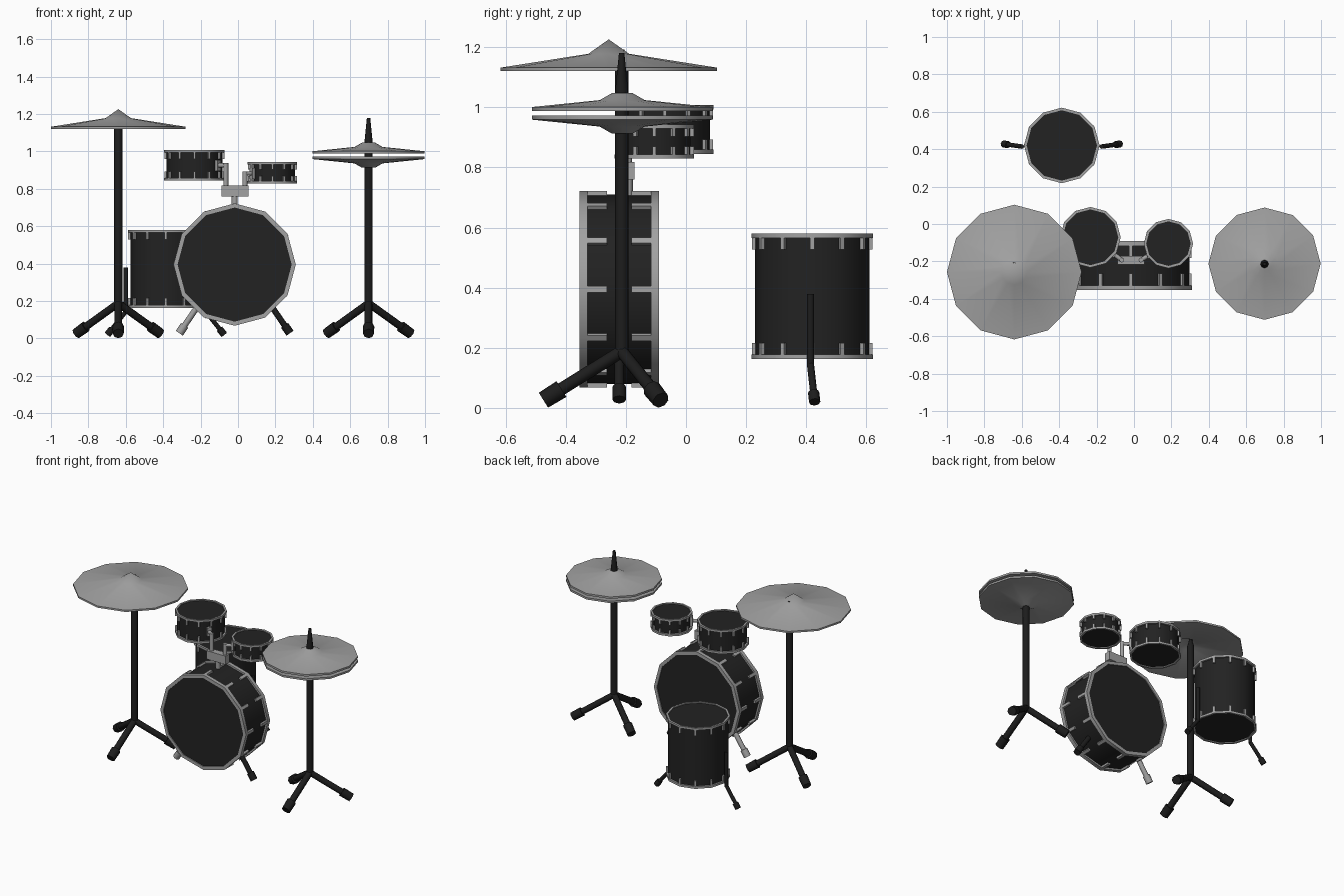
import bpy, bmesh, math
from mathutils import Vector, Matrix

if "Cube" in bpy.data.objects:
    bpy.data.objects.remove(bpy.data.objects["Cube"])


def material(name, v):
    m = bpy.data.materials.new(name)
    m.diffuse_color = (v, v, v, 1)
    m.use_nodes = True
    m.node_tree.nodes["Principled BSDF"].inputs["Base Color"].default_value = m.diffuse_color
    return m


BLACK = material("black shell", 0.016)
STAND = material("black hardware", 0.012)
CHROME = material("grey metal", 0.36)
CYMBAL = material("cymbal grey", 0.36)


def finish(name, bm, mat, matrix=None):
    if matrix:
        bm.transform(matrix)
    bmesh.ops.remove_doubles(bm, verts=bm.verts, dist=1e-5)
    bmesh.ops.recalc_face_normals(bm, faces=bm.faces)
    me = bpy.data.meshes.new(name)
    bm.to_mesh(me)
    bm.free()
    me.materials.append(mat)
    ob = bpy.data.objects.new(name, me)
    bpy.context.collection.objects.link(ob)
    bpy.ops.object.select_all(action='DESELECT')
    bpy.context.view_layer.objects.active = ob
    ob.select_set(True)
    bpy.ops.object.shade_smooth_by_angle(angle=math.radians(48))
    return ob


def revolve(bm, profile, sides=12, matrix=None, closed=False):
    """Spin (radius, z) points around z; vertices lie on the axes."""
    matrix = matrix or Matrix()
    rings = []
    for r, z in profile:
        if r == 0:
            rings.append([bm.verts.new(matrix @ Vector((0, 0, z)))] * sides)
        else:
            rings.append([bm.verts.new(matrix @ Vector((
                r * math.cos(math.tau * i / sides),
                r * math.sin(math.tau * i / sides), z))) for i in range(sides)])
    pairs = list(zip(rings, rings[1:]))
    if closed:
        pairs.append((rings[-1], rings[0]))
    for a, b in pairs:
        for i in range(sides):
            j = (i + 1) % sides
            quad = list(dict.fromkeys((a[i], a[j], b[j], b[i])))
            if len(quad) > 2:
                bm.faces.new(quad)


def tube(bm, a, b, r, r2=None, sides=8):
    a, b = Vector(a), Vector(b)
    m = Matrix.Translation(a) @ (b - a).to_track_quat('Z', 'Y').to_matrix().to_4x4()
    length = (b - a).length
    revolve(bm, [(0, 0), (r, 0), (r2 or r, length), (0, length)], sides, m)


def box(bm, size, matrix):
    bmesh.ops.create_cube(bm, size=1, matrix=matrix @ Matrix.Diagonal((*size, 1)))


def drum(name, r, h, loc, hoop, rim, lug, lug_w, rot=None):
    m = Matrix.Translation(loc) @ (rot or Matrix())
    # shell with both heads
    bm = bmesh.new()
    s, e = r - 0.012, h / 2 - 0.006
    revolve(bm, [(0, -e), (s, -e), (s, e), (0, e)])
    finish(name + "_shell", bm, BLACK, m)
    # hoops at both ends
    bm = bmesh.new()
    for sign in (-1, 1):
        z0, z1 = sign * (h / 2 - hoop), sign * h / 2
        revolve(bm, [(r - rim, z0), (r, z0), (r, z1), (r - rim, z1)], closed=True)
    finish(name + "_hoops", bm, CHROME, m)
    # lugs beside each hoop
    bm = bmesh.new()
    for i in range(12):
        for sign in (-1, 1):
            box(bm, (0.018, lug_w, lug), Matrix.Rotation(math.tau * i / 12, 4, 'Z')
                @ Matrix.Translation((r - 0.01, 0, sign * (h / 2 - hoop - lug / 2))))
    finish(name + "_lugs", bm, CHROME, m)


# drums
drum("bass_drum", 0.327, 0.263, (-0.018, -0.222, 0.395), 0.026, 0.022, 0.064, 0.02,
     Matrix.Rotation(math.pi / 2, 4, 'X'))
drum("left_tom", 0.162, 0.162, (-0.233, -0.071, 0.926), 0.014, 0.013, 0.034, 0.012)
drum("right_tom", 0.132, 0.114, (0.184, -0.105, 0.886), 0.014, 0.013, 0.026, 0.012)
drum("floor_tom", 0.202, 0.418, (-0.386, 0.42, 0.372), 0.015, 0.014, 0.038, 0.014)

# bass drum spurs: one grey, one black
for side, label, mat in ((-1, "left", CHROME), (1, "right", STAND)):
    bm = bmesh.new()
    top = Vector((-0.018 + side * 0.185, -0.222, 0.19))
    foot = Vector((-0.018 + side * 0.296, -0.222, 0.028))
    tube(bm, top, foot, 0.016)
    tube(bm, top.lerp(foot, 0.74), foot, 0.023)
    finish(label + "_bass_spur", bm, mat)

# floor tom legs, bent outward
for side, label in ((-1, "left"), (1, "right")):
    bm = bmesh.new()
    x, y = -0.386, 0.414
    bend = Vector((x + side * 0.213, y, 0.145))
    foot = Vector((x + side * 0.312, y + 0.014, 0.02))
    tube(bm, (bend.x, y, 0.38), bend - Vector((0, 0, 0.006)), 0.012)
    tube(bm, bend, foot, 0.012)
    tube(bm, bend.lerp(foot, 0.75), foot, 0.019)
    finish(label + "_floor_tom_leg", bm, STAND)

# tom mount: post, block and two bent arms
bm = bmesh.new()
MY = -0.193
tube(bm, (-0.018, MY, 0.70), (-0.018, MY, 0.77), 0.016)
box(bm, (0.144, 0.045, 0.058), Matrix.Translation((-0.016, MY, 0.789)))
for x, z, tom, reach in ((-0.065, 0.925, (-0.233, -0.071), 0.152),
                         (0.037, 0.882, (0.184, -0.105), 0.122)):
    centre = Vector((*tom, z))
    start = Vector((x, MY, z))
    out = (start - centre).normalized()
    tube(bm, (x, MY, 0.80), (x, MY, z + 0.012), 0.013)
    tube(bm, start, centre + out * reach, 0.012)
    box(bm, (0.016, 0.03, 0.06), Matrix.Translation(centre + out * (reach + 0.004))
        @ Matrix.Rotation(math.atan2(out.y, out.x), 4, 'Z'))
finish("tom_mount", bm, CHROME)

# cymbal stands: pole, tapered rod, three legs with rubber feet
for name, x, tip in (("crash_stand", -0.64, 1.192), ("hi_hat_stand", 0.698, 1.18)):
    bm = bmesh.new()
    c = Vector((x, -0.214, 0))
    low = 1.05 if name == "hi_hat_stand" else 1.13
    revolve(bm, [(0, 0.18), (0.022, 0.18), (0.022, low), (0.012, tip - 0.03),
                 (0.009, tip), (0, tip)], 8, Matrix.Translation(c))
    for i in range(3):
        a = math.radians(-90 + 120 * i)
        d = Vector((math.cos(a), math.sin(a), 0))
        top = c + Vector((0, 0, 0.188))
        foot = c + d * 0.26 + Vector((0, 0, 0.026))
        tube(bm, top, foot, 0.021)
        tube(bm, top.lerp(foot, 0.77), foot, 0.031, 0.029)
    finish(name, bm, STAND)

# crash cymbal
bm = bmesh.new()
revolve(bm, [(0, 1.226), (0.068, 1.178), (0.36, 1.132), (0.36, 1.12),
             (0.068, 1.164), (0, 1.205)])
finish("crash_cymbal", bm, CYMBAL, Matrix.Translation((-0.64, -0.257, 0)))

# hi-hat pair, mirrored about the gap
half = [(0, 0.067), (0.035, 0.067), (0.075, 0.044), (0.3, 0.021), (0.3, 0.008),
        (0.075, 0.032), (0.035, 0.052), (0, 0.052)]
for label, sign in (("upper", 1), ("lower", -1)):
    bm = bmesh.new()
    revolve(bm, [(r, 0.98 + sign * z) for r, z in half])
    finish(label + "_hi_hat_cymbal", bm, CYMBAL, Matrix.Translation((0.698, -0.212, 0)))
